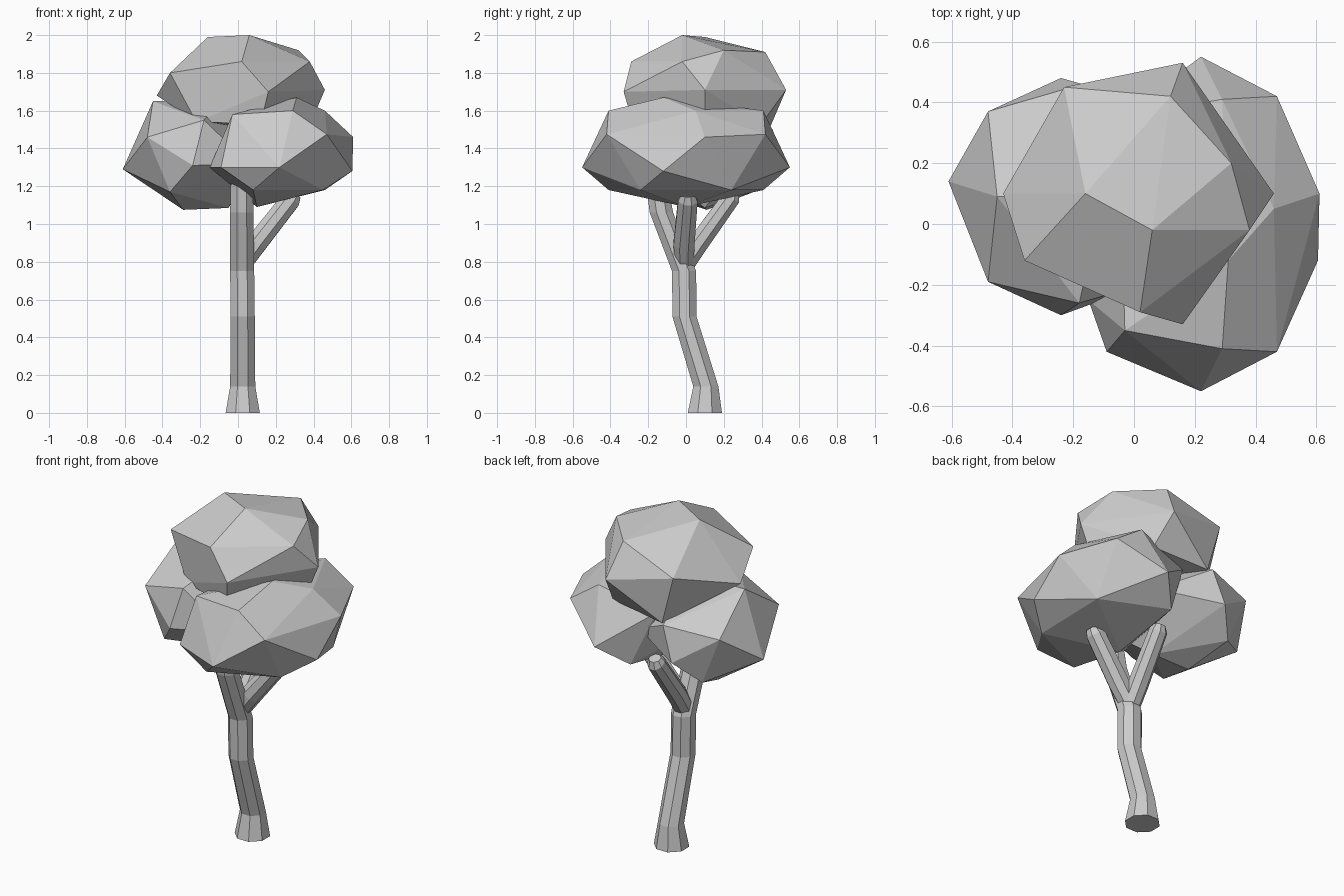
import bpy, bmesh, math
from mathutils import Vector

cube = bpy.data.objects.get("Cube")
if cube:
    bpy.data.objects.remove(cube, do_unlink=True)

grey = bpy.data.materials.new("light_grey")
grey.use_nodes = True
colour = (0.6, 0.6, 0.6, 1)
grey.diffuse_color = colour
grey.node_tree.nodes["Principled BSDF"].inputs["Base Color"].default_value = colour


def finish(name, bm):
    """Turn a bmesh into a flat shaded object."""
    bmesh.ops.recalc_face_normals(bm, faces=bm.faces)
    mesh = bpy.data.meshes.new(name)
    bm.to_mesh(mesh)
    bm.free()
    mesh.materials.append(grey)
    obj = bpy.data.objects.new(name, mesh)
    bpy.context.collection.objects.link(obj)
    return obj


def foliage(name, points):
    """Faceted clump: the hull of a few corner points."""
    bm = bmesh.new()
    for p in points:
        bm.verts.new(p)
    result = bmesh.ops.convex_hull(bm, input=bm.verts)
    loose = [v for v in result["geom_interior"] if isinstance(v, bmesh.types.BMVert)]
    bmesh.ops.delete(bm, geom=loose, context="VERTS")
    bmesh.ops.dissolve_limit(bm, angle_limit=math.radians(5), verts=bm.verts, edges=bm.edges)
    return finish(name, bm)


def limb(name, path, level=False, sides=8):
    """Tapered tube through (x, y, z, radius) stations."""
    bm = bmesh.new()
    centres = [Vector(p[:3]) for p in path]
    rings = []
    for i, station in enumerate(path):
        along = centres[min(i + 1, len(path) - 1)] - centres[max(i - 1, 0)]
        turn = Vector((0, 0, 1)).rotation_difference(along)
        ring = []
        for k in range(sides):
            a = math.tau * (k + 0.5) / sides
            offset = Vector((math.cos(a), math.sin(a), 0)) * station[3]
            if not level:
                offset.rotate(turn)
            ring.append(bm.verts.new(centres[i] + offset))
        rings.append(ring)
    for low, high in zip(rings, rings[1:]):
        for k in range(sides):
            n = (k + 1) % sides
            bm.faces.new((low[k], low[n], high[n], high[k]))
    bm.faces.new(rings[0][::-1])
    bm.faces.new(rings[-1])
    return finish(name, bm)


# Trunk and the two side branches
limb("trunk", [(.025, .1, 0, .098), (.025, .105, .14, .072), (.025, -.008, .51, .069),
               (.022, -.01, .75, .069), (.02, -.13, 1.06, .067), (.02, -.16, 1.25, .062)], level=True)
limb("side_branch", [(.03, -.01, .8, .055), (.1, -.01, .9, .06), (.28, .01, 1.13, .056),
                     (.3, .01, 1.16, .04)])
limb("back_branch", [(.02, -.01, .78, .055), (.02, .06, .89, .058), (.03, .24, 1.14, .052),
                     (.03, .25, 1.17, .035)])

# Foliage clumps
foliage("top_foliage", [
    (-.16, .1, 1.99), (.06, -.02, 2), (.32, .2, 1.92), (.38, -.02, 1.86), (.46, .1, 1.71),
    (.12, .42, 1.91), (-.36, -.12, 1.8), (-.43, .1, 1.68), (.02, -.29, 1.86),
    (.16, -.33, 1.7), (.16, .53, 1.71), (-.23, .45, 1.79), (-.15, .44, 1.5),
    (.2, .4, 1.53), (.4, .1, 1.57), (-.22, -.17, 1.54), (.12, -.28, 1.53)])

foliage("right_foliage", [
    (.22, -.55, 1.3), (.47, -.42, 1.475), (.605, -.12, 1.28), (.61, .1, 1.46), (.47, .42, 1.475),
    (.22, .55, 1.3), (.29, -.41, 1.6), (.31, -.12, 1.67), (.46, .05, 1.6), (.29, .41, 1.6),
    (-.03, -.35, 1.58), (-.09, -.42, 1.3), (-.15, -.25, 1.3), (.08, -.41, 1.18),
    (.46, .24, 1.18), (.45, -.24, 1.18), (.1, 0, 1.09), (.08, .41, 1.18),
    (-.05, .35, 1.5), (-.1, 0, 1.3)])

foliage("left_foliage", [
    (-.61, .14, 1.29), (-.45, .09, 1.65), (-.48, -.19, 1.46), (-.24, -.3, 1.31),
    (-.36, -.18, 1.17), (-.29, .11, 1.075), (-.18, -.26, 1.55), (-.48, .37, 1.46),
    (-.24, .48, 1.3), (-.17, .46, 1.5), (-.36, .36, 1.17), (-.1, .1, 1.65),
    (.06, -.19, 1.32), (.1, .3, 1.35), (-.05, .1, 1.085)])
